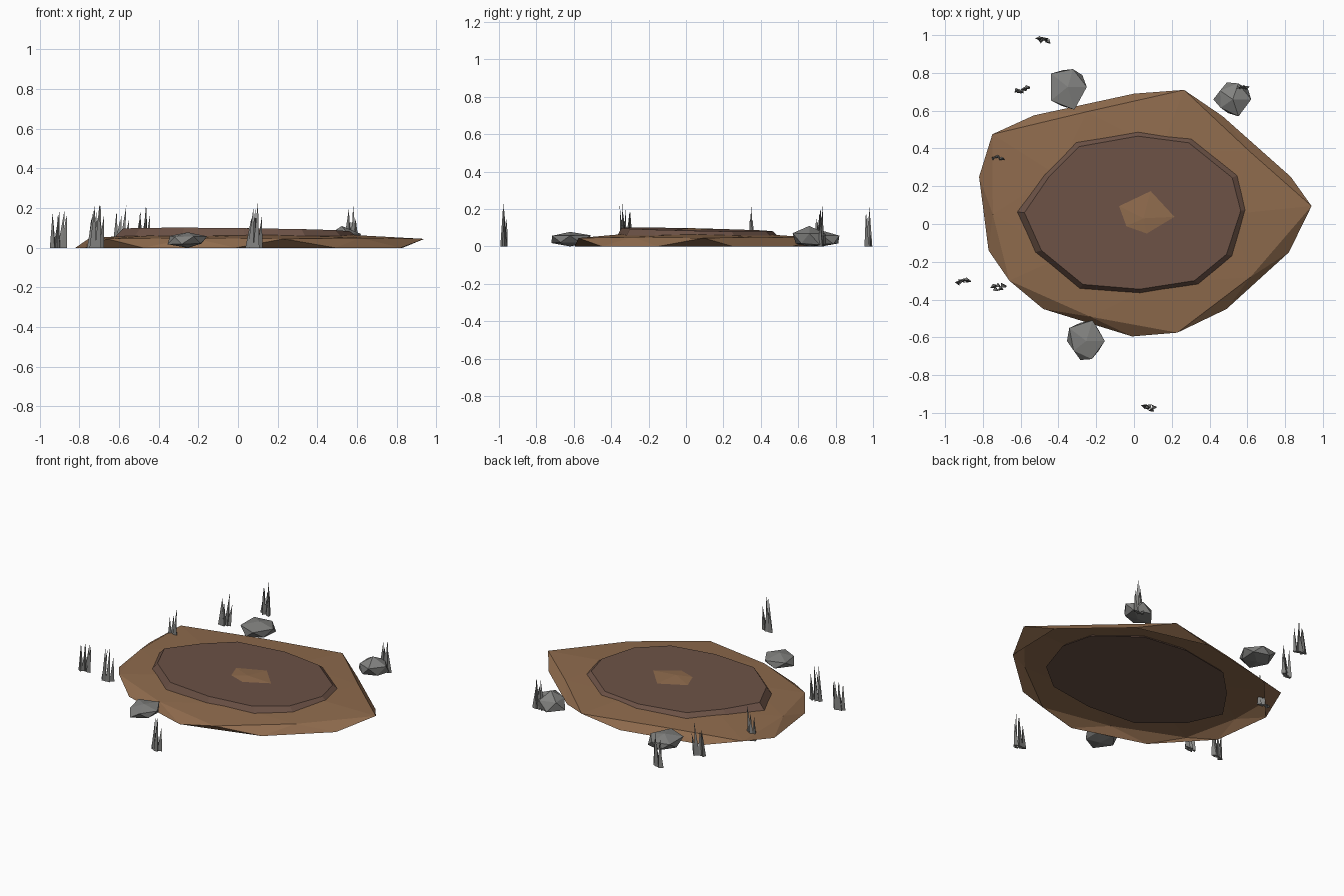
import bpy, bmesh, math, random

if "Cube" in bpy.data.objects:
    bpy.data.objects.remove(bpy.data.objects["Cube"])

random.seed(4)


def srgb(r, g, b):
    f = lambda c: c / 12.92 if c <= 0.04045 else ((c + 0.055) / 1.055) ** 2.4
    return [f(c / 255) for c in (r, g, b)] + [1]


def material(name, rgb):
    m = bpy.data.materials.new(name)
    m.diffuse_color = srgb(*rgb)
    m.use_nodes = True
    m.node_tree.nodes["Principled BSDF"].inputs["Base Color"].default_value = m.diffuse_color
    return m


DIRT = material("dirt_brown", (143, 107, 77))
MUD = material("mud_brown", (108, 82, 70))
GREY = material("stone_grey", (130, 130, 128))


def add(name, verts, faces, mat):
    me = bpy.data.meshes.new(name)
    me.from_pydata(verts, [], faces)
    me.materials.append(mat)
    ob = bpy.data.objects.new(name, me)
    bpy.context.collection.objects.link(ob)
    return ob


# Dirt mound: squashed half icosphere, open underneath
ground = [(.82, -.15), (.83, .25), (.47, .57), (0, .69), (-.53, .575),
          (-.82, .25), (-.77, -.14), (-.48, -.45), (-.01, -.595), (.49, -.45)]
corner = [(.94, .095), (.265, .71), (-.75, .475), (-.66, -.30), (.23, -.575)]
verts = [(x, y, 0) for x, y in ground]
verts += [(x, y, .045) for x, y in corner]
for k in range(5):
    a, b = ground[2 * k + 1], ground[(2 * k + 2) % 10]
    verts.append(((a[0] + b[0]) * .47, (a[1] + b[1]) * .47, .05))
verts += [(x * .55, y * .55, .068) for x, y in corner]
verts.append((.05, .03, .099))
faces = []
for k in range(5):
    n = (k + 1) % 5
    e0, e1, e2 = 2 * k, 2 * k + 1, (2 * k + 2) % 10
    O, On, M, U, Un = 10 + k, 10 + n, 15 + k, 20 + k, 20 + n
    faces += [(e0, e1, O), (O, e1, M), (e1, e2, M), (M, e2, On),
              (O, M, U), (U, M, Un), (M, On, Un), (U, Un, 25)]
add("dirt_mound", verts, faces, DIRT)

# Mud pool: tilted twelve-sided slab that the mound pokes through
rim = [(.565, .07), (.52, .245), (.29, .43), (.02, .465), (-.29, .41), (-.45, .25),
       (-.58, .06), (-.49, -.14), (-.27, -.32), (.03, -.345), (.32, -.30), (.49, -.16)]
verts = [(x, y, .0915 - .022 * y - .012 * x) for x, y in rim]
verts += [(x * 1.1, y * 1.1, .035) for x, y in rim]
faces = [tuple(range(12)), tuple(range(23, 11, -1))]
faces += [(i, 12 + i, 12 + (i + 1) % 12, (i + 1) % 12) for i in range(12)]
add("mud_pool", verts, faces, MUD)


# Rocks: jittered low icospheres with flat bottoms, fitted to a box
def rock(name, x0, x1, y0, y1, h):
    bm = bmesh.new()
    bmesh.ops.create_icosphere(bm, subdivisions=1, radius=1)
    for v in bm.verts:
        v.co *= random.uniform(.8, 1.15)
    lo = [min(v.co[i] for v in bm.verts) for i in range(3)]
    hi = [max(v.co[i] for v in bm.verts) for i in range(3)]
    for v in bm.verts:
        t = [(v.co[i] - lo[i]) / (hi[i] - lo[i]) for i in range(3)]
        z = max(0, (t[2] - .12) / .88) * h
        v.co = (x0 + t[0] * (x1 - x0), y0 + t[1] * (y1 - y0), z)
    ob = add(name, [], [], GREY)
    bm.to_mesh(ob.data)
    bm.free()


rock("rock_back_left", -.44, -.25, .605, .82, .085)
rock("rock_back_right", .42, .62, .57, .75, .11)
rock("rock_front", -.355, -.155, -.72, -.51, .078)


# Grass tufts: clumps of thin three-sided spikes
def tuft(name, cx, cy, h):
    verts, faces = [], []
    for i in range(5):
        bx = cx + (i - 2) * .013
        by = cy + random.uniform(-.012, .012)
        bh = h if i == 3 else h * random.uniform(.65, .95)
        turn = random.uniform(0, 6)
        n = len(verts)
        for j in range(3):
            a = turn + j * math.tau / 3
            verts.append((bx + .018 * math.cos(a), by + .015 * math.sin(a), 0))
        verts.append((bx + random.uniform(-.005, .02),
                      by + random.uniform(-.01, .01), bh))
        faces += [(n, n + 1, n + 3), (n + 1, n + 2, n + 3),
                  (n + 2, n, n + 3), (n + 2, n + 1, n)]
    add(name, verts, faces, GREY)


spots = [(-.48, .973, .22), (-.595, .71, .215), (.57, .725, .215), (-.72, .345, .225),
         (-.905, -.305, .195), (-.72, -.335, .23), (.08, -.973, .23)]
for i, (x, y, h) in enumerate(spots):
    tuft(f"grass_tuft_{i + 1}", x, y, h)
